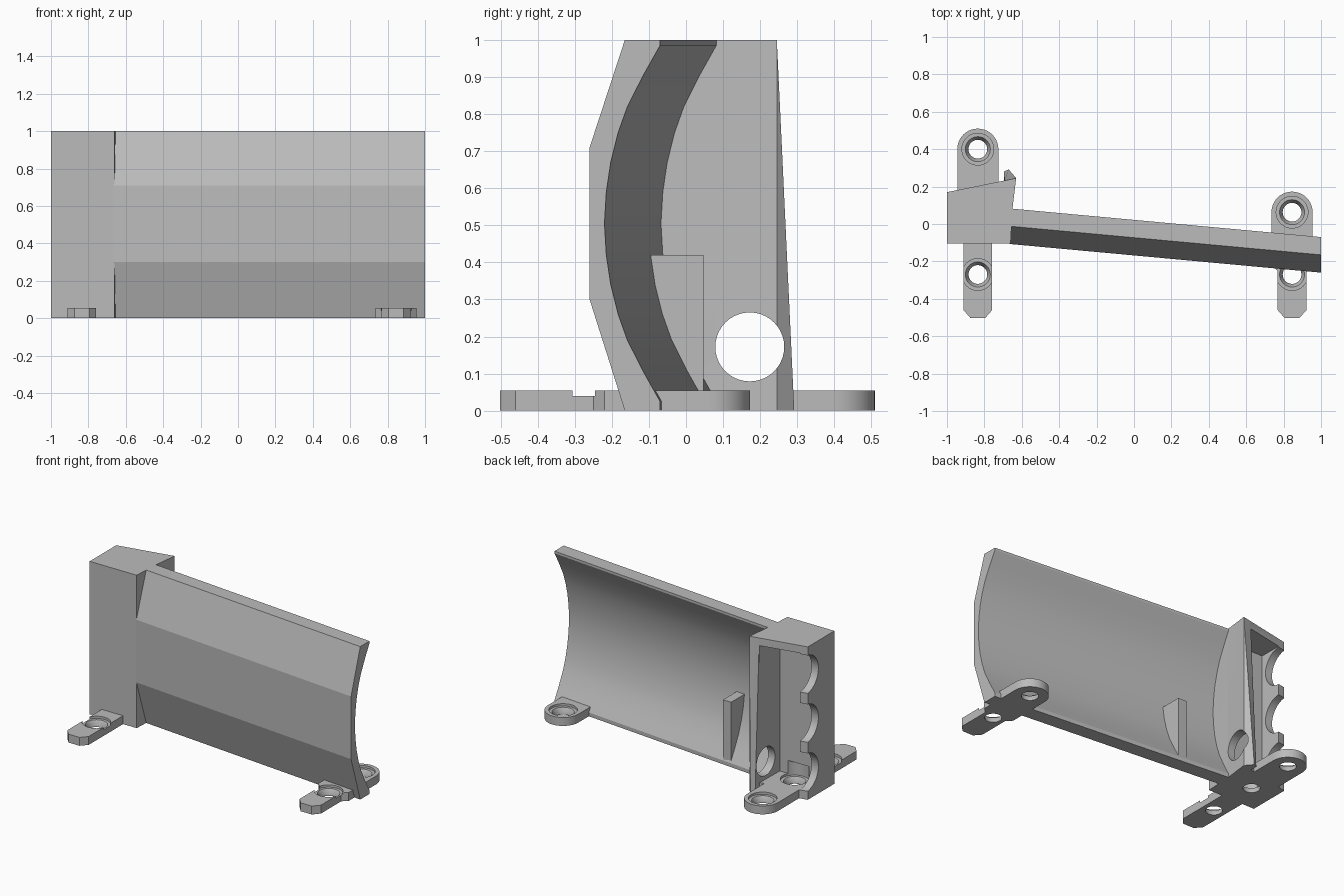
import bpy, bmesh, math
from mathutils import Vector, Matrix

cube = bpy.data.objects.get("Cube")
if cube:
    bpy.data.objects.remove(cube, do_unlink=True)

grey = bpy.data.materials.new("plain grey")
grey.use_nodes = True
COLOUR = (0.5, 0.5, 0.5, 1)
grey.diffuse_color = COLOUR
grey.node_tree.nodes["Principled BSDF"].inputs["Base Color"].default_value = COLOUR


def make(name, bm):
    bmesh.ops.recalc_face_normals(bm, faces=bm.faces)
    mesh = bpy.data.meshes.new(name)
    bm.to_mesh(mesh)
    bm.free()
    mesh.materials.append(grey)
    obj = bpy.data.objects.new(name, mesh)
    bpy.context.collection.objects.link(obj)
    return obj


def prism(name, points, offset):
    """Extrude a closed outline of 3D points along an offset."""
    bm = bmesh.new()
    face = bm.faces.new([bm.verts.new(p) for p in points])
    out = bmesh.ops.extrude_face_region(bm, geom=[face])
    verts = [v for v in out["geom"] if isinstance(v, bmesh.types.BMVert)]
    bmesh.ops.translate(bm, verts=verts, vec=Vector(offset))
    return make(name, bm)


def slab(name, outline, z0, z1):
    return prism(name, [(x, y, z0) for x, y in outline], (0, 0, z1 - z0))


def cylinder(name, centre, radius, depth, axis="Z", radius_top=None):
    bm = bmesh.new()
    turn = Matrix.Rotation(math.pi / 2, 4, "Y") if axis == "X" else Matrix()
    bmesh.ops.create_cone(bm, cap_ends=True, segments=40, radius1=radius,
                          radius2=radius_top or radius, depth=depth,
                          matrix=Matrix.Translation(centre) @ turn)
    return make(name, bm)


def boolean(obj, tool, operation="DIFFERENCE"):
    """Apply a boolean and discard its tool."""
    tool.hide_render = True
    mod = obj.modifiers.new("boolean", "BOOLEAN")
    mod.operation, mod.solver, mod.object = operation, "EXACT", tool
    bpy.context.view_layer.objects.active = obj
    bpy.ops.object.modifier_apply(modifier=mod.name)
    bpy.data.objects.remove(tool, do_unlink=True)


def smooth(obj, angle=30):
    bpy.ops.object.select_all(action="DESELECT")
    obj.select_set(True)
    bpy.context.view_layer.objects.active = obj
    bpy.ops.object.shade_smooth_by_angle(angle=math.radians(angle))


SLOPE = -0.092  # sideways drift of the panel along its length


def back_curve():
    """Concave back outline at the free end, from bottom to top."""
    half = [(-0.07, 0.025), (-0.115, 0.105), (-0.158, 0.19), (-0.183, 0.26),
            (-0.203, 0.34), (-0.215, 0.42)]
    return half + [(-0.22, 0.505)] + [(y, 1.01 - z) for y, z in reversed(half)]


# Curved panel: faceted front, concave back, skewed in plan
X0, X1 = -0.665, 1.0
outline = [(-0.165, 0), (-0.07, 0)] + back_curve()
outline += [(-0.07, 1), (-0.165, 1), (-0.26, 0.71), (-0.26, 0.3)]
panel = prism("curved_panel", [(X1, y, z) for y, z in outline],
              (X0 - X1, SLOPE * (X0 - X1), 0))
smooth(panel, 14)

# Rib behind the panel, following the concave back
RIB_X = -0.3
shift = SLOPE * (RIB_X - X1) - 0.015
edge = [(y + shift, z) for y, z in back_curve() if z < 0.45]
edge += [(0.047, 0.42), (0.047, 0.025)]
prism("back_rib", [(RIB_X, y, z) for y, z in edge], (-0.06, 0, 0))

# Hollow post, open at the back
post = slab("end_post", [(-1, -0.105), (-0.66, -0.105), (-0.65, 0.08),
                         (-0.63, 0.245), (-1, 0.17)], 0, 1)
boolean(post, slab("recess_cutter", [(-0.95, 0.03), (-0.70, 0.03),
                                     (-0.69, 0.5), (-0.95, 0.5)], 0.055, 0.95))

# Tapered thickening on the inner wall of the post
bm = bmesh.new()
for p in [(-0.63, 0.245, 0), (-0.67, 0.292, 0), (-0.696, 0.28, 0),
          (-0.694, 0.15, 0), (-0.642, 0.15, 0), (-0.63, 0.245, 1),
          (-0.692, 0.232, 1), (-0.642, 0.15, 1), (-0.692, 0.15, 1)]:
    bm.verts.new(p)
bmesh.ops.convex_hull(bm, input=bm.verts)
boolean(post, make("taper", bm), "UNION")

# Bore in the inner wall, scallops along the outer wall
boolean(post, cylinder("bore", (-0.68, 0.172, 0.172), 0.093, 0.3, "X"))
for z in (0.18, 0.5, 0.82):
    boolean(post, cylinder("scallop", (-1, 0.185, z), 0.125, 0.14, "X"))


def drill(obj, x, y):
    """Countersunk screw hole through a foot."""
    boolean(obj, cylinder("hole", (x, y, 0.02), 0.05, 0.2))
    boolean(obj, cylinder("sink", (x, y, 0.026), 0.05, 0.032, radius_top=0.068))
    boolean(obj, cylinder("counterbore", (x, y, 0.09), 0.085, 0.1))


def foot(name, x, y_back, y_step, holes):
    """Screw foot: round wide tail at the back, narrow chamfered toe."""
    w, n = 0.11, 0.077
    arc = [(x + w * math.cos(a), y_back + w * math.sin(a))
           for a in [math.pi * i / 20 for i in range(21)]]
    toe = [(x - w, y_step), (x - n, y_step - 0.03), (x - n, -0.46),
           (x - 0.04, -0.502), (x + 0.04, -0.502), (x + n, -0.46),
           (x + n, y_step - 0.03), (x + w, y_step)]
    obj = slab(name, arc + toe, 0, 0.055)
    for y in holes:
        drill(obj, x, y)
    smooth(obj)


foot("post_foot", -0.835, 0.4, -0.05, (0.4, 0.07, -0.27))
foot("panel_foot", 0.845, 0.063, -0.22, (0.063, -0.27))
drill(post, -0.835, 0.07)
smooth(post)
